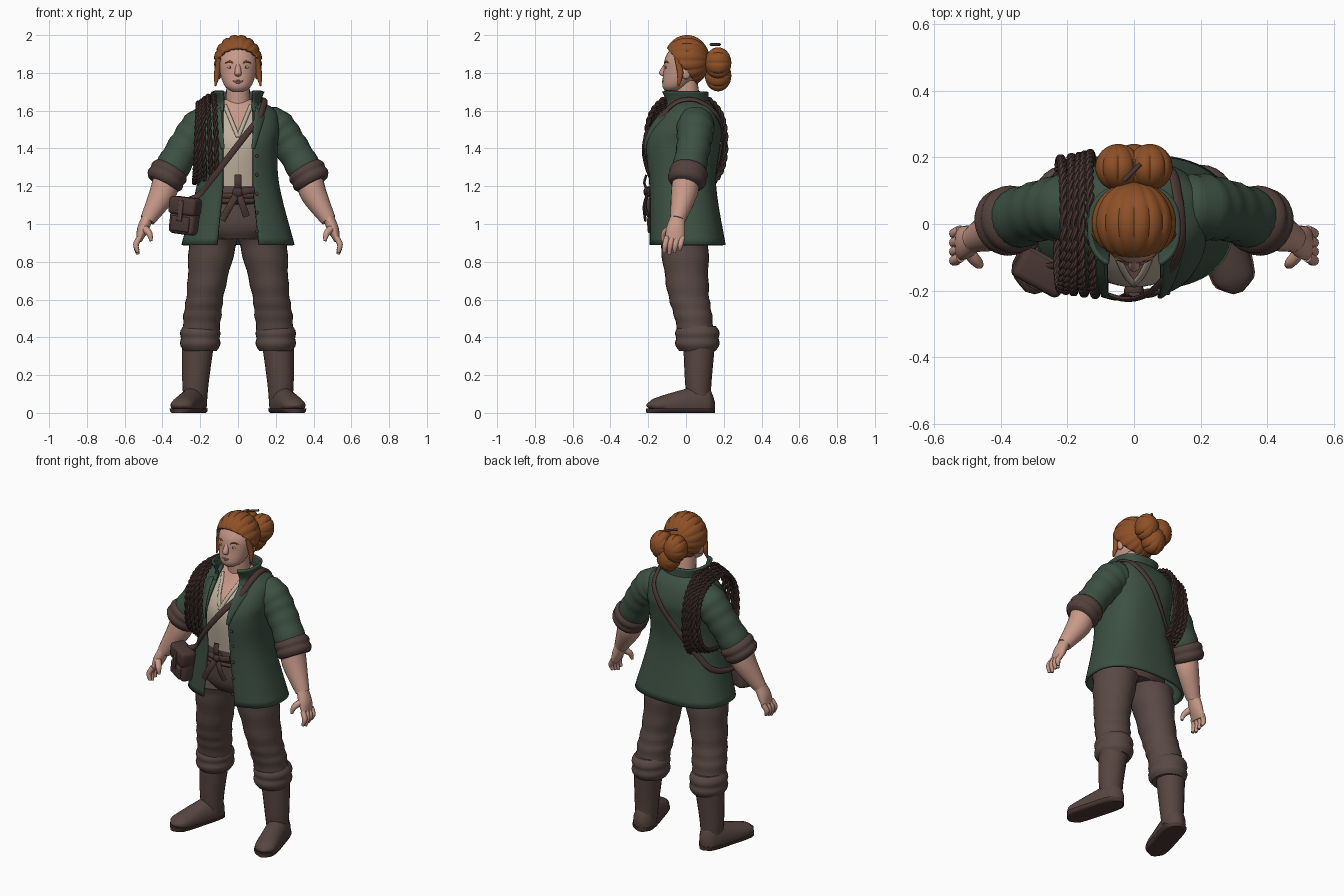
import bpy, bmesh, math
from mathutils import Vector, Matrix

if "Cube" in bpy.data.objects:
    bpy.data.objects.remove(bpy.data.objects["Cube"], do_unlink=True)


def material(name, red, green, blue):
    mat = bpy.data.materials.new(name)
    mat.use_nodes = True
    mat.diffuse_color = (red, green, blue, 1)
    mat.node_tree.nodes["Principled BSDF"].inputs["Base Color"].default_value = (red, green, blue, 1)
    return mat


SKIN = material("skin", .58, .32, .25)
LIP = material("lip", .42, .2, .17)
HAIR = material("auburn_hair", .27, .08, .02)
GREEN = material("jacket_green", .046, .08, .056)
LINEN = material("linen", .52, .44, .34)
CLOTH = material("trouser_brown", .1, .066, .058)
BOOT = material("boot_brown", .095, .06, .052)
CUFF = material("cuff_brown", .085, .052, .045)
LEATHER = material("leather", .068, .038, .033)
SIDES = (("left", 1), ("right", -1))
X, Y, Z = Vector((1, 0, 0)), Vector((0, 1, 0)), Vector((0, 0, 1))


def finish(name, bm, mat, angle=50):
    mesh = bpy.data.meshes.new(name)
    bm.to_mesh(mesh)
    bm.free()
    mesh.materials.append(mat)
    mesh.shade_smooth()
    mesh.set_sharp_from_angle(angle=math.radians(angle))
    ob = bpy.data.objects.new(name, mesh)
    bpy.context.collection.objects.link(ob)
    return ob


def line(start, end, steps):
    return [Vector(start).lerp(Vector(end), k / steps) for k in range(steps + 1)]


def power(value, exponent=.8):
    return math.copysign(abs(value) ** exponent, value)


def smooth(rows, steps):
    """Catmull-Rom interpolation of rows of numbers."""
    out = []
    for i in range(len(rows) - 1):
        near = rows[max(i - 1, 0)], rows[i], rows[i + 1], rows[min(i + 2, len(rows) - 1)]
        for k in range(steps):
            t = k / steps
            out.append([b + t / 2 * (c - a + t * (2 * a - 5 * b + 4 * c - d + t * (3 * (b - c) + d - a)))
                        for a, b, c, d in zip(*near)])
    return out + [list(rows[-1])]


def bridge(bm, rings, closed):
    loops = [[bm.verts.new(p) for p in ring] for ring in rings]
    count = len(loops[0])
    for low, high in zip(loops, loops[1:]):
        for j in range(count if closed else count - 1):
            k = (j + 1) % count
            bm.faces.new((low[j], low[k], high[k], high[j]))
    return loops


def tube(name, rows, mat, s=1, ref=Y, flat=False, seg=20, steps=5, wrinkle=0, floor=None, ceiling=None):
    """Tube through rows of x, y, z, width and optional depth; flat keeps the rings level."""
    rows = smooth([(r[0] * s, *r[1:4], r[-1]) for r in rows], steps)
    points = [Vector(r[:3]) for r in rows]
    rings = []
    for i, (p, r) in enumerate(zip(points, rows)):
        along = Z if flat else (points[min(i + 1, len(points) - 1)] - points[max(i - 1, 0)]).normalized()
        up = ref(p) if callable(ref) else ref
        up = (up - along * up.dot(along)).normalized()
        across = up.cross(along)
        swell = 1 + wrinkle * math.sin(1.6 * i)
        ring = [p + (across * r[3] * math.cos(a) + up * r[4] * math.sin(a)) * swell
                for a in (math.tau * j / seg for j in range(seg))]
        for q in ring:
            if floor is not None:
                q.z = max(q.z, floor)
            if ceiling is not None:
                q.z = min(q.z, ceiling)
        rings.append(ring)
    bm = bmesh.new()
    loops = bridge(bm, rings, True)
    bm.faces.new(loops[0][::-1])
    bm.faces.new(loops[-1])
    return finish(name, bm, mat)


def band(name, start, end, radius, mat, s=1, depth=1, flat=False):
    """Turned-up cuff or belt with a rolled rim at both ends."""
    rows = []
    for p, grow in zip(line(start, end, 6), (.85, .99, 1.03, .98, 1.03, .99, .85)):
        rows.append((*p, radius * grow, radius * grow * depth))
    tube(name, [(*start, *rows[0][3:])] + rows, mat, s, flat=flat, seg=28, steps=2)


def shell(name, rows, mat, seg=56):
    """Open-fronted cloth from rows of height, half width, front and back."""
    rings = []
    for z, width, front, back in smooth(rows, 6):
        gap = .08 + max(0, 1.2 - z) * .1
        start = math.asin((gap / width) ** 1.25)
        angles = [start + (math.tau - 2 * start) * j / seg for j in range(seg + 1)]
        rings.append([Vector((width * power(math.sin(a)),
                              (front + back) / 2 - (back - front) / 2 * power(math.cos(a)), z)) for a in angles])
    bm = bmesh.new()
    bridge(bm, rings, False)
    ob = finish(name, bm, mat)
    ob.modifiers.new("thickness", "SOLIDIFY").thickness = .014


def ball(name, loc, size, mat, grooves=0, depth=.05):
    """Ellipsoid with optional strand grooves running front to back."""
    bm = bmesh.new()
    bmesh.ops.create_uvsphere(bm, u_segments=80 if grooves else 20, v_segments=20, radius=1)
    for v in bm.verts:
        x, y, z = v.co.x, -v.co.z, v.co.y
        f = 1
        if grooves:
            f -= depth * (1 - abs(math.sin(grooves * math.atan2(x, z)))) ** 2
        v.co = Vector((x * size[0] * f, y * size[1], z * size[2] * f)) + Vector(loc)
    return finish(name, bm, mat)


def box(name, frame, loc, size, mat, bevel):
    bm = bmesh.new()
    bmesh.ops.create_cube(bm, size=1, matrix=frame @ Matrix.Translation(loc) @ Matrix.Diagonal((*size, 1)))
    bmesh.ops.bevel(bm, geom=bm.edges[:], offset=bevel, segments=3, profile=.5, affect="EDGES")
    finish(name, bm, mat, 35)


# Jacket body and collar
JACKET = [(.89, .3, -.2, .21), (1.2, .22, -.2, .16), (1.4, .21, -.22, .18),
          (1.5, .22, -.19, .19), (1.6, .2, -.11, .16), (1.66, .1, -.07, .11)]
shell("jacket_body", JACKET, GREEN)
shell("jacket_collar", [(1.6, .14, -.13, .13), (1.64, .12, -.12, .12), (1.7, .14, -.14, .12)], GREEN)
LEVELS = smooth(JACKET, 9)


def on_torso(x, z, side, off=.006):
    """Point on the jacket surface; side is -1 for the front and 1 for the back."""
    _, width, front, back = min(LEVELS, key=lambda r: abs(r[0] - z))
    round_off = (1 - min(1, abs(x) / width) ** 2.5) ** .4
    return (x, (front + back) / 2 + side * ((back - front) / 2 * round_off + off), z)


def outward(p):
    return p - Vector((0, 0, min(p.z, 1.45)))


for side, s in SIDES:
    tube(side + "_lapel", [(*on_torso(x * s, z, -1, .004), .01 + (z - 1.4) / 8, .007)
                           for x, z in line((.12, 1.6), (.08, 1.4), 4)], GREEN, ref=outward, seg=12)
for k in range(5):
    ball("jacket_button", on_torso(.1, 1.36 - k / 10, -1, .002), (.009, .006, .009), LEATHER)

# Shirt set inside the jacket, open at the neck
INSET = .03
shirt = tube("shirt", [(0, (front + back) / 2, z, width - INSET, (back - front) / 2 - INSET)
                       for z, width, front, back in JACKET[1:]], LINEN, flat=True, seg=64, steps=8)
shirt.data.materials.append(SKIN)
for face in shirt.data.polygons:
    x, y, z = face.center
    face.material_index = int(y < .02 and abs(x) < (z - 1.47) * .45)
for side, s in SIDES:
    tube(side + "_shirt_neck_edge", [(*on_torso(x * s, z, -1, -INSET), .011, .008)
                                     for x, z in line((0, 1.46), (.07, 1.63), 5)], LINEN, ref=-Y, seg=10)
tube("neck", [(0, .02, 1.56, .07), (0, 0, 1.76, .06)], SKIN, flat=True)

# Head and face
tube("head", [(0, -.075, 1.7, .03), (0, -.055, 1.73, .07), (0, -.025, 1.8, .095),
              (0, -.01, 1.88, .1), (0, 0, 1.96, .06)], SKIN, flat=True, seg=32)
tube("nose", [(0, -.1, 1.86, .008), (0, -.125, 1.8, .018), (0, -.11, 1.78, .01)], SKIN, flat=True)
ball("upper_lip", (0, -.12, 1.757), (.027, .008, .005), LIP)
ball("lower_lip", (0, -.12, 1.749), (.02, .008, .006), LIP)
for side, s in SIDES:
    ball(side + "_eye", (.04 * s, -.105, 1.83), (.017, .006, .007), LINEN)
    ball(side + "_iris", (.04 * s, -.109, 1.83), (.006, .003, .006), LEATHER)
    tube(side + "_eyebrow", [(.02, -.11, 1.85, .004), (.045, -.105, 1.86, .005), (.07, -.085, 1.85, .003)],
         HAIR, s, ref=Z, seg=8)
    ball(side + "_ear", (.1 * s, 0, 1.8), (.014, .024, .034), SKIN)

# Hair swept back from the forehead into a bun
cap = ball("hair", (0, .005, 1.865), (.128, .122, .137), HAIR, 8)
bm = bmesh.new()
bm.from_mesh(cap.data)
bmesh.ops.bisect_plane(bm, geom=bm.verts[:] + bm.edges[:] + bm.faces[:], plane_co=(0, -.1, 1.93),
                       plane_no=(0, -.6, -.5), clear_outer=True)
bm.to_mesh(cap.data)
bm.free()
cap.modifiers.new("thickness", "SOLIDIFY").thickness = .016
for k in range(3):
    turn = math.tau * k / 3 + math.pi / 6
    ball("hair_bun_lobe", (.055 * math.cos(turn), .17, 1.83 + .045 * math.sin(turn)), (.07, .07, .085), HAIR, 4, .08)
tube("hair_pin", [(-.03, .13, 1.95, .007), (.02, .18, 1.95, .007)], LEATHER, ref=Z, seg=8)
for side, s in SIDES:
    tube(side + "_loose_lock", [(.1, -.05, 1.88, .012), (.11, -.03, 1.8, .017), (.12, -.04, 1.73, .004)],
         HAIR, s, seg=10)

# Arms and hands
for side, s in SIDES:
    tube(side + "_sleeve", [(.14, .05, 1.53, .09), (.2, .05, 1.51, .1), (.28, .04, 1.41, .09),
                            (.37, .01, 1.26, .09)], GREEN, s, steps=8, wrinkle=.03)
    band(side + "_sleeve_cuff", (.35, .02, 1.3), (.4, 0, 1.21), .1, CUFF, s)
    tube(side + "_forearm", [(.38, 0, 1.24, .07), (.4, -.01, 1.16, .07), (.48, -.045, 1.02, .04)], SKIN, s)
    tube(side + "_palm", [(.48, -.045, 1.03, .03, .04), (.505, -.055, .97, .03, .05),
                          (.525, -.06, .91, .015, .05)], SKIN, s)
    for k in range(4):
        y, tip = -.1 + .027 * k, .84 + .01 * abs(k - 1)
        tube(side + "_finger", [(.52, y, .93, .015), (.54, y - .01, .89, .015), (.53, y - .015, tip, .009)],
             SKIN, s, seg=10)
    tube(side + "_thumb", [(.5, -.08, .98, .02), (.47, -.115, .95, .017), (.46, -.125, .91, .008)], SKIN, s, seg=10)

# Trousers, turned cuffs and boots
tube("trouser_hips", [(0, -.01, .92, .15, .11), (0, -.02, 1, .22, .14), (0, -.02, 1.2, .19, .15)],
     CLOTH, flat=True, seg=32)
for side, s in SIDES:
    tube(side + "_trouser_leg", [(.2, .06, .36, .09), (.19, .04, .5, .1), (.17, .01, .65, .1, .11),
                                 (.13, -.01, .92, .13)], CLOTH, s, flat=True, seg=28, steps=8, wrinkle=.025)
    band(side + "_trouser_cuff", (.2, .06, .33), (.2, .06, .46), .104, CLOTH, s, depth=1.1, flat=True)
    tube(side + "_boot_shaft", [(.225, .07, .04, .06), (.225, .065, .16, .07), (.21, .07, .38, .085)],
         BOOT, s, flat=True)
    foot, sole = [], []
    for k, p in enumerate(line((.21, .15, .04), (.312, -.207, .04), 12)):
        t = k / 12
        end = .2 + .8 * math.sqrt(1 - abs(2 * t - 1) ** 5)
        foot.append((*p, .066 * end, (.13 - .1 * t) * end))
        sole.append((*p, .072 * end, .1))
    tube(side + "_boot_foot", foot, BOOT, s, ref=Z, steps=2, floor=.02)
    tube(side + "_boot_sole", sole, LEATHER, s, ref=Z, steps=2, floor=0, ceiling=.024)

# Belt with a tied knot
band("belt", (0, -.02, 1.1), (0, -.02, 1.17), .205, LEATHER, depth=.8, flat=True)
knot = Vector((0, -.2, 1.17))
ball("belt_knot", knot, (.03, .025, .03), LEATHER)
for end in ((-.085, -.215, 1.02), (.045, -.2, 1.04), (0, -.21, 1.26), (.085, -.2, 1.18)):
    middle = knot.lerp(Vector(end), .5) - Y * .015
    tube("belt_tail", [(*p, .018, .007) for p in (knot, middle, end)], LEATHER, ref=-Y, seg=10)

# Shoulder strap, worn from the left shoulder to the right hip
strap = [(-.26, -.13, 1.13)]
strap += [on_torso(x, z, -1) for x, z in line((-.2, 1.16), (.11, 1.56), 5)]
strap += [(.14, -.06, 1.64), (.14, .02, 1.66), (.13, .09, 1.64)]
strap += [on_torso(x, z, 1) for x, z in line((.11, 1.58), (-.23, 1.11), 5)]
strap += [(-.28, -.02, 1.08), (-.31, -.09, 1.1)]
tube("bag_strap", [(*p, .017, .008) for p in strap], LEATHER, ref=outward, seg=10)

# Hip bag
frame = Matrix.Translation((-.28, -.135, 1.05)) @ Matrix.Rotation(-.5, 4, "Z") @ Matrix.Rotation(.12, 4, "Y")
box("bag_body", frame, (0, 0, -.01), (.15, .09, .19), CUFF, .025)
box("bag_flap", frame, (0, -.01, .045), (.16, .095, .095), LEATHER, .02)
box("bag_pocket", frame, (0, -.045, -.05), (.11, .025, .08), LEATHER, .01)
box("bag_closure", frame, (0, -.055, .02), (.03, .015, .11), CUFF, .004)

# Coiled rope around the right shoulder, each coil from two twisted strands
for i in range(5):
    for phase in (0, math.pi):
        strand = []
        for k in range(161):
            a = math.tau * k / 160
            away = Vector((0, math.cos(a), math.sin(a)))
            p = Vector((-.22 + .024 * i + .01 * math.sin(a + i), (.195 + .004 * i) * power(away.y),
                        1.43 + (.21 + .012 * i) * power(away.z)))
            twist = phase + k * math.tau / 8
            strand.append((*(p + (X * math.cos(twist) + away * math.sin(twist)) * .0065), .0085))
        tube("rope_strand", strand, LEATHER, ref=X, seg=7, steps=1)
